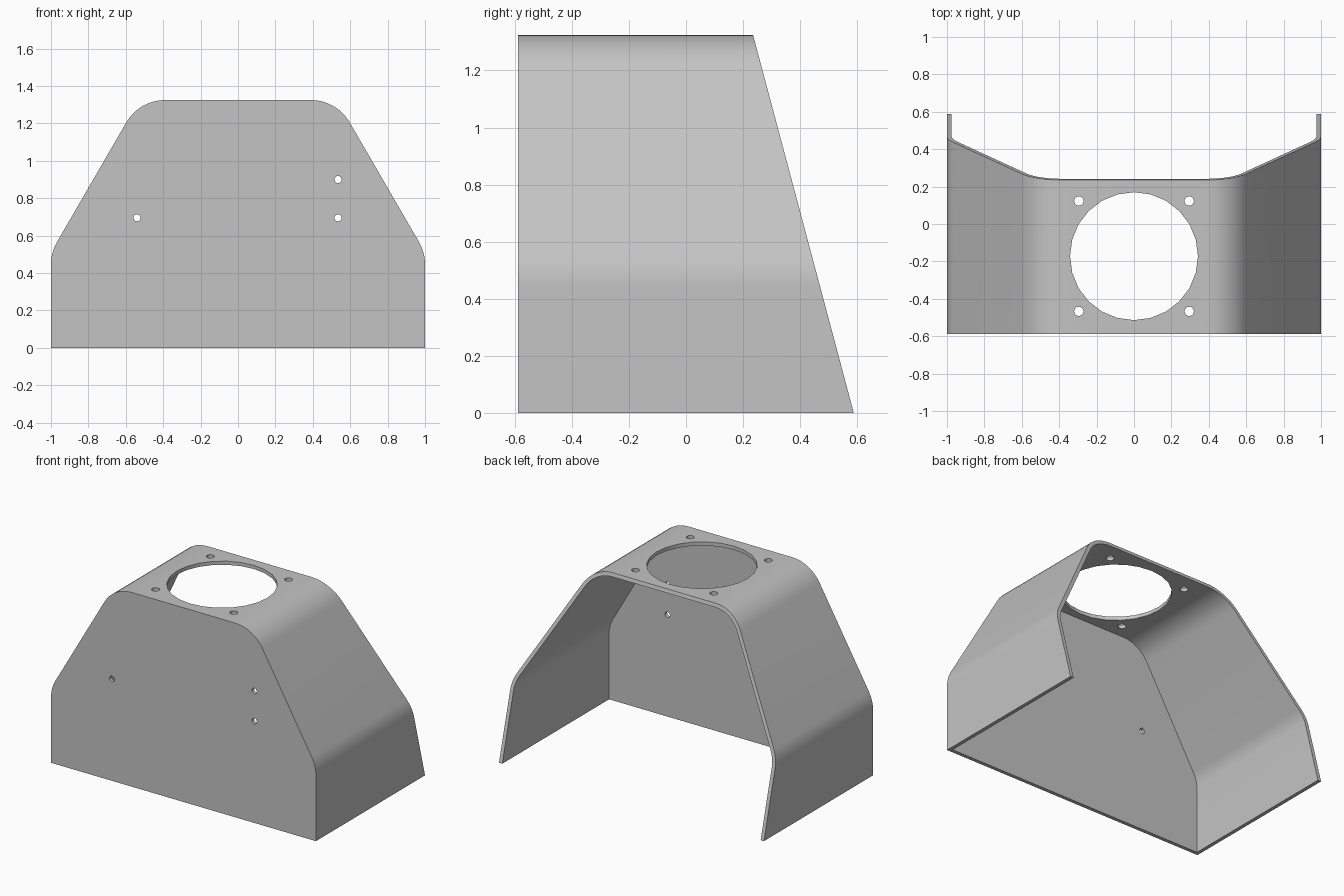
import bpy
import bmesh
from math import radians, tan, sin, cos
from mathutils import Matrix, Vector

cube = bpy.data.objects.get("Cube")
if cube:
    bpy.data.objects.remove(cube, do_unlink=True)

HEIGHT, FRONT, BACK, BACK_TOP = 1.325, -0.588, 0.588, 0.235
WALL, BEND = 0.025, 0.24

steel = bpy.data.materials.new("plain_grey_steel")
steel.use_nodes = True
GREY = (0.55, 0.55, 0.55, 1)
steel.diffuse_color = GREY
steel.node_tree.nodes["Principled BSDF"].inputs["Base Color"].default_value = GREY


def bend(centre, radius, start, end, steps=8):
    """Points of an arc between two angles in degrees."""
    for i in range(steps + 1):
        a = radians(start + (end - start) * i / steps)
        yield centre[0] + radius * cos(a), centre[1] + radius * sin(a)


def hood_profile(inset):
    """Open outline in x and z, from the right foot over the top to the left."""
    r = BEND - inset
    side, top = 1 - inset, HEIGHT - inset
    shoulder = 0.51 - inset * tan(radians(15))
    crown = 0.528 - inset * tan(radians(30))
    half = [(side, 0)]
    half += bend((side - r, shoulder - r * tan(radians(15))), r, 0, 30)
    half += bend((crown - r * tan(radians(30)), top - r), r, 30, 90)
    return [(-x, z) for x, z in half] + half[::-1]


def back_edge(z):
    return BACK + (BACK_TOP - BACK) * z / HEIGHT


# Bent hood with a closed front and a sloping open back
bm = bmesh.new()
outer, inner = hood_profile(0), hood_profile(WALL)
front_out = [bm.verts.new((x, FRONT, z)) for x, z in outer]
back_out = [bm.verts.new((x, back_edge(z), z)) for x, z in outer]
back_in = [bm.verts.new((x, back_edge(z), z)) for x, z in inner]
front_in = [bm.verts.new((x, FRONT + WALL, z)) for x, z in inner]
for a, b in ((front_out, back_out), (back_out, back_in), (back_in, front_in)):
    for i in range(len(a) - 1):
        bm.faces.new((a[i], a[i + 1], b[i + 1], b[i]))
bm.faces.new(front_out)
bm.faces.new(front_in)
# Bottom rim
bm.faces.new((front_out[0], back_out[0], back_in[0], front_in[0]))
bm.faces.new((front_out[-1], back_out[-1], back_in[-1], front_in[-1]))
bm.faces.new((front_out[0], front_in[0], front_in[-1], front_out[-1]))
bmesh.ops.recalc_face_normals(bm, faces=bm.faces)
mesh = bpy.data.meshes.new("hood_shell")
bm.to_mesh(mesh)
bm.free()
mesh.materials.append(steel)
hood = bpy.data.objects.new("hood_shell", mesh)
bpy.context.collection.objects.link(hood)

# Hole cutters: round opening, four screw holes, three front holes
cut = bmesh.new()


def drill(centre, radius, sides, along_y=False):
    turn = Matrix.Rotation(radians(90), 4, "X") if along_y else Matrix()
    bmesh.ops.create_cone(cut, cap_ends=True, segments=sides, radius1=radius,
                          radius2=radius, depth=0.15,
                          matrix=Matrix.Translation(Vector(centre)) @ turn)


drill((0, -0.172, HEIGHT), 0.342, 24)
for x in (-0.295, 0.295):
    for y in (-0.467, 0.123):
        drill((x, y, HEIGHT), 0.025, 16)
for x, z in ((-0.54, 0.695), (0.535, 0.695), (0.535, 0.9)):
    drill((x, FRONT, z), 0.019, 16, along_y=True)

cut_mesh = bpy.data.meshes.new("hole_cutter")
cut.to_mesh(cut_mesh)
cut.free()
cut_mesh.materials.append(steel)
cutter = bpy.data.objects.new("hole_cutter", cut_mesh)
bpy.context.collection.objects.link(cutter)

holes = hood.modifiers.new("holes", "BOOLEAN")
holes.operation = "DIFFERENCE"
holes.solver = "EXACT"
holes.object = cutter
bpy.context.view_layer.objects.active = hood
hood.select_set(True)
bpy.ops.object.modifier_apply(modifier="holes")
bpy.data.objects.remove(cutter, do_unlink=True)
bpy.ops.object.shade_smooth_by_angle(angle=radians(30))
